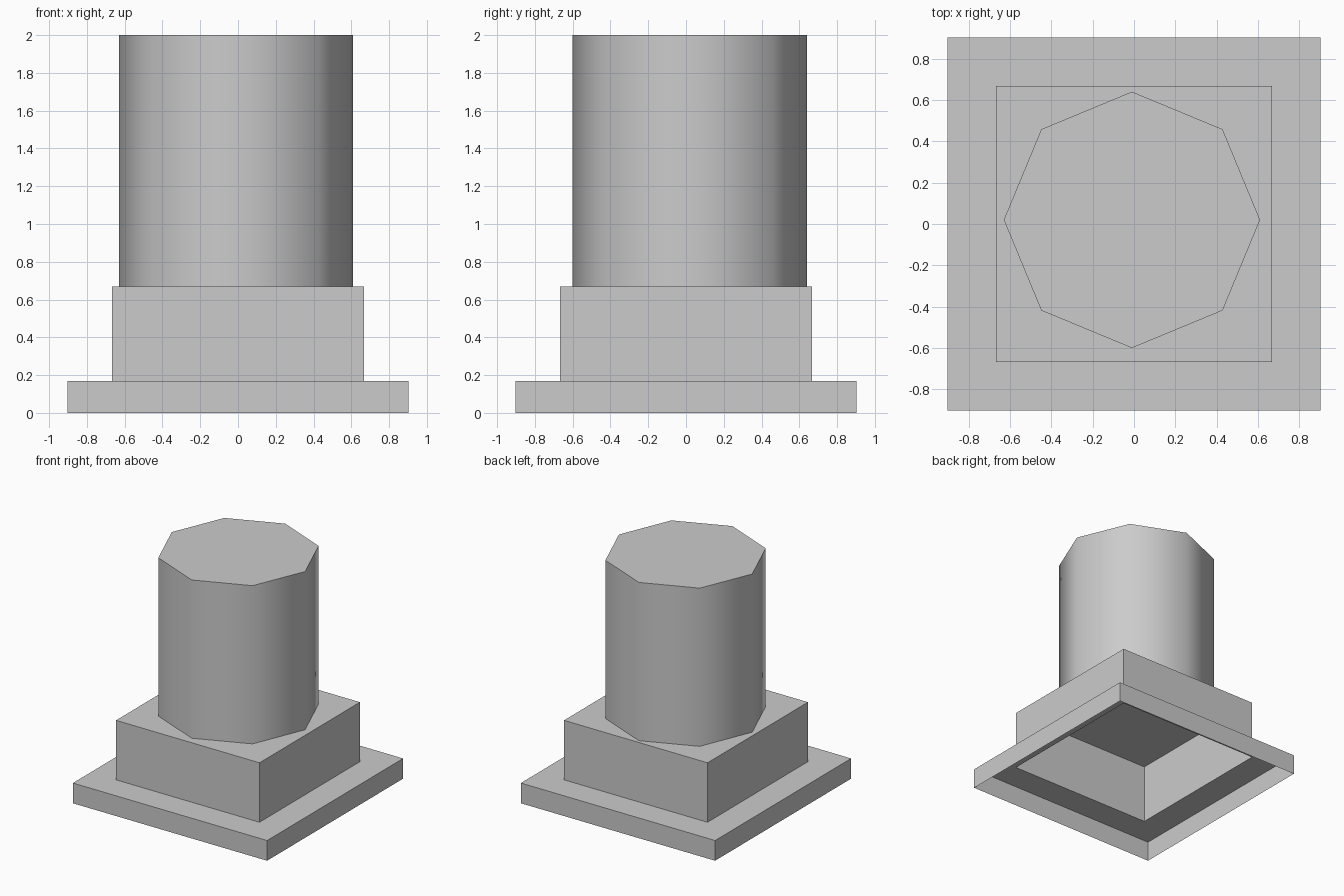
import bpy, bmesh
from mathutils import Matrix

cube = bpy.data.objects.get("Cube")
if cube:
    bpy.data.objects.remove(cube, do_unlink=True)

# Single plain grey
grey = bpy.data.materials.new("light_grey")
grey.use_nodes = True
colour = (0.6, 0.6, 0.6, 1)
grey.diffuse_color = colour
grey.node_tree.nodes["Principled BSDF"].inputs["Base Color"].default_value = colour


def finish(name, bm):
    mesh = bpy.data.meshes.new(name)
    bm.to_mesh(mesh)
    bm.free()
    mesh.materials.append(grey)
    obj = bpy.data.objects.new(name, mesh)
    bpy.context.collection.objects.link(obj)
    return obj


# Stepped square plinth: a hollow shell, open underneath
bm = bmesh.new()
profile = [(0.903, 0), (0.903, 0.17), (0.667, 0.17), (0.667, 0.67)]
corners = [(-1, -1), (1, -1), (1, 1), (-1, 1)]
rings = [[bm.verts.new((r * x, r * y, z)) for x, y in corners] for r, z in profile]
for low, high in zip(rings, rings[1:]):
    for i in range(4):
        j = (i + 1) % 4
        bm.faces.new((low[i], low[j], high[j], high[i]))
bm.faces.new(rings[-1])
finish("stepped_plinth", bm)

# Eight-sided column, smooth sides and flat top, slightly off centre
bm = bmesh.new()
bottom, top = 0.67, 2.0
bmesh.ops.create_cone(bm, cap_ends=True, segments=8, radius1=0.62, radius2=0.62,
                      depth=top - bottom,
                      matrix=Matrix.Translation((-0.01, 0.02, (top + bottom) / 2)))
bm.normal_update()
for face in bm.faces:
    face.smooth = abs(face.normal.z) < 0.5
# The underside rests on the plinth and needs no cap
hidden = [f for f in bm.faces if f.normal.z < -0.5]
bmesh.ops.delete(bm, geom=hidden, context='FACES_ONLY')
finish("column", bm)
